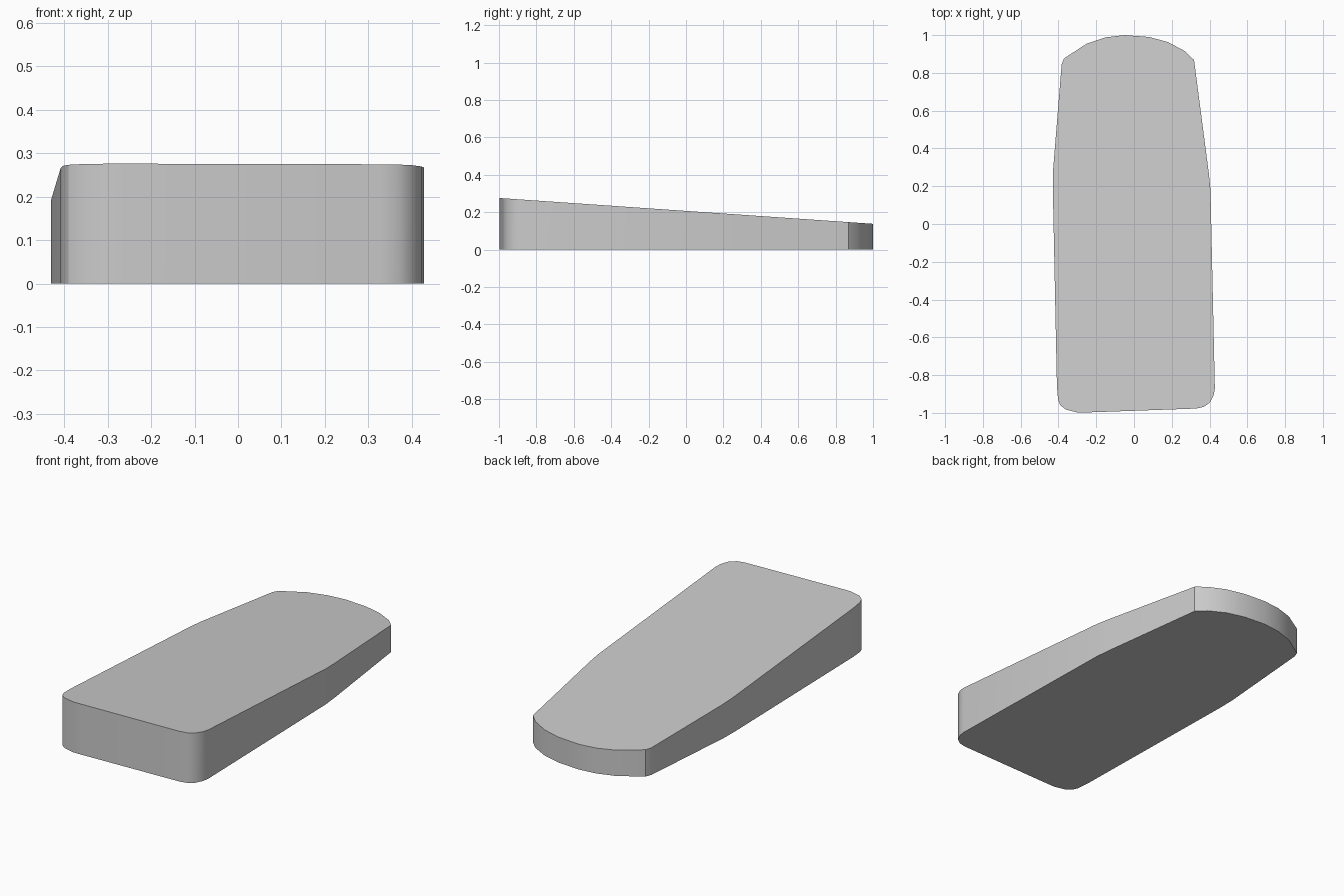
import bpy, bmesh, math

if "Cube" in bpy.data.objects:
    bpy.data.objects.remove(bpy.data.objects["Cube"])

# Plan outline of the wedge, counter-clockwise from the front left corner
OUTLINE = [(-0.408, -0.86), (-0.402, -0.93), (-0.39, -0.96), (-0.36, -0.983),
           (-0.30, -0.998), (-0.26, -0.998),
           (0.33, -0.977), (0.37, -0.968), (0.402, -0.945), (0.422, -0.905),
           (0.428, -0.87), (0.405, 0.18), (0.396, 0.27),
           (0.318, 0.868), (0.27, 0.915), (0.18, 0.963), (0.08, 0.99),
           (-0.05, 1.0), (-0.15, 0.988), (-0.25, 0.955), (-0.37, 0.877),
           (-0.383, 0.845), (-0.428, 0.29), (-0.43, 0.2)]


def top_height(y):
    return 0.207 - 0.069 * y


grey = bpy.data.materials.new("plain grey")
grey.diffuse_color = (0.6, 0.6, 0.6, 1)
grey.use_nodes = True
grey.node_tree.nodes["Principled BSDF"].inputs["Base Color"].default_value = grey.diffuse_color

# Solid wedge: flat base, sloping top, vertical sides
bm = bmesh.new()
base = [bm.verts.new((x, y, 0)) for x, y in OUTLINE]
top = [bm.verts.new((x, y, top_height(y))) for x, y in OUTLINE]
bm.faces.new(base[::-1])
bm.faces.new(top)
n = len(OUTLINE)
for i in range(n):
    j = (i + 1) % n
    bm.faces.new((base[i], base[j], top[j], top[i]))
mesh = bpy.data.meshes.new("wedge_body")
bm.to_mesh(mesh)
bm.free()
mesh.materials.append(grey)
body = bpy.data.objects.new("wedge_body", mesh)
bpy.context.collection.objects.link(body)

# Smooth rounded sides, crisp rims
bpy.context.view_layer.objects.active = body
body.select_set(True)
bpy.ops.object.shade_smooth_by_angle(angle=math.radians(30))
